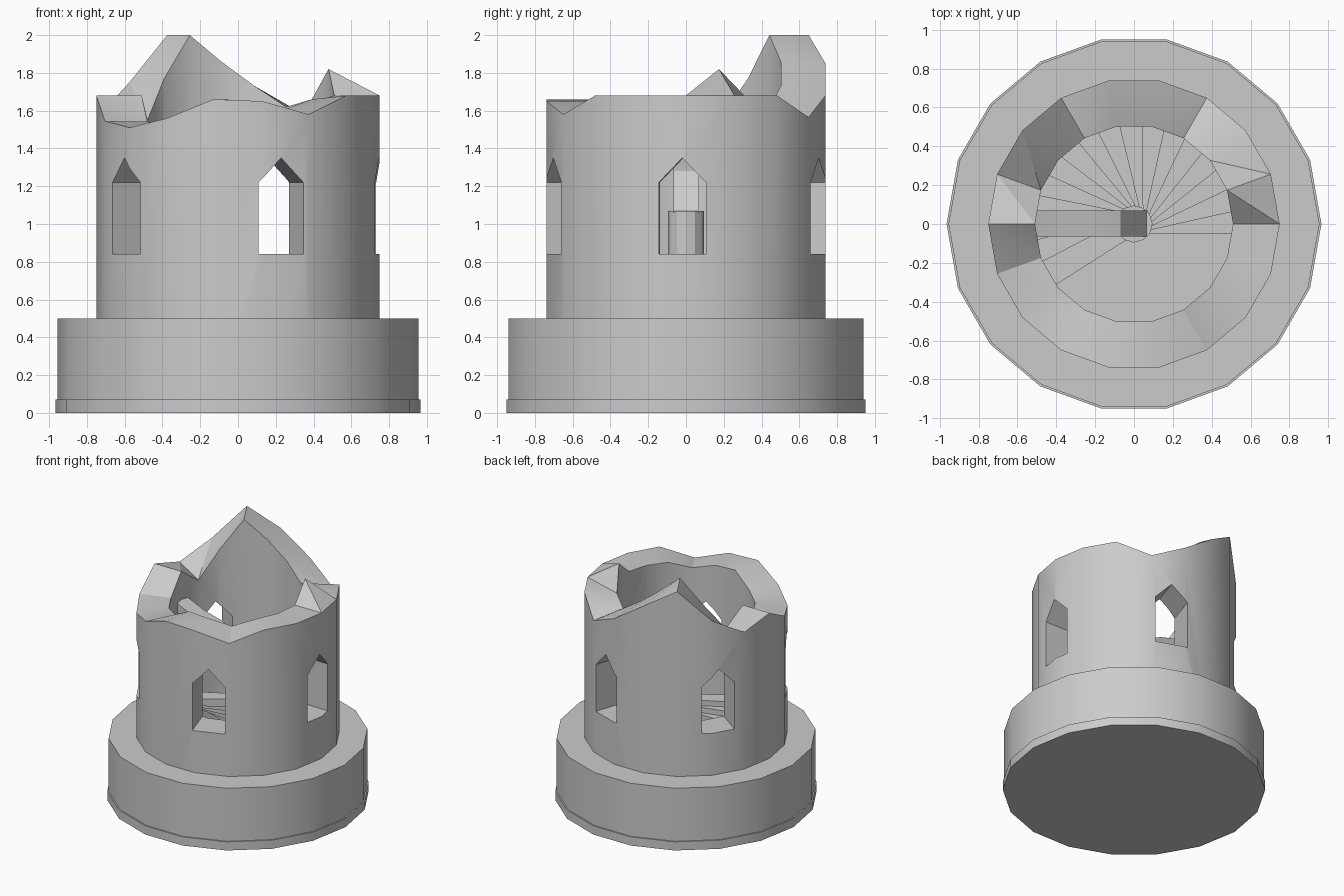
import bpy, bmesh
from math import cos, sin, radians
from mathutils import Matrix

if "Cube" in bpy.data.objects:
    bpy.data.objects.remove(bpy.data.objects["Cube"])

N = 18


def finish(name, bm, smooth=True):
    bmesh.ops.recalc_face_normals(bm, faces=bm.faces)
    me = bpy.data.meshes.new(name)
    bm.to_mesh(me)
    bm.free()
    ob = bpy.data.objects.new(name, me)
    bpy.context.collection.objects.link(ob)
    if smooth:
        shade(ob)
    return ob


def shade(ob):
    bpy.ops.object.select_all(action='DESELECT')
    ob.select_set(True)
    bpy.context.view_layer.objects.active = ob
    bpy.ops.object.shade_smooth_by_angle(angle=radians(25))


def ring(bm, r, heights):
    n = len(heights)
    return [bm.verts.new((r * cos(radians(360 / n * i)), r * sin(radians(360 / n * i)), z))
            for i, z in enumerate(heights)]


def bridge(bm, a, b, tri=False):
    n = len(a)
    for i in range(n):
        j = (i + 1) % n
        if tri:
            bm.faces.new((a[i], a[j], b[j]))
            bm.faces.new((a[i], b[j], b[i]))
        else:
            bm.faces.new((a[i], a[j], b[j], b[i]))


def tube(name, r_out, r_in, z0, top_out, top_in):
    bm = bmesh.new()
    n = len(top_out)
    ob, ot = ring(bm, r_out, [z0] * n), ring(bm, r_out, top_out)
    ib, it = ring(bm, r_in, [z0] * n), ring(bm, r_in, top_in)
    bridge(bm, ob, ot)
    bridge(bm, ot, it, True)
    bridge(bm, it, ib)
    bridge(bm, ib, ob)
    return finish(name, bm)


def disc(name, r, z0, z1, n):
    bm = bmesh.new()
    a, b = ring(bm, r, [z0] * n), ring(bm, r, [z1] * n)
    bridge(bm, a, b)
    bm.faces.new(a)
    bm.faces.new(b)
    return finish(name, bm)


def prism(bm, pts, axis, lo, hi, mat=Matrix()):
    # extrude a 2D outline along the x, y or z axis
    def place(p, h):
        co = list(p)
        co.insert(axis, h)
        return bm.verts.new(mat @ Matrix.Translation(co).translation)
    a = [place(p, lo) for p in pts]
    b = [place(p, hi) for p in pts]
    bridge(bm, a, b)
    bm.faces.new(a)
    bm.faces.new(b)


# floor plate and foundation
disc("floor_plate", 0.965, 0, 0.07, N)
tube("foundation", 0.955, 0.6, 0.06, [0.5] * N, [0.5] * N)

# broken tower wall: rim heights every 20 degrees from +x
outer = [1.68, 1.68, 1.68, 1.565, 1.68, 1.85, 2.0, 1.75, 1.61,
         1.68, 1.545, 1.51, 1.56, 1.66, 1.65, 1.58, 1.68, 1.68]
inner = [1.68, 1.82, 1.66, 1.62, 1.73, 1.86, 2.0, 1.77, 1.55,
         1.68, 1.54, 1.54, 1.57, 1.66, 1.65, 1.61, 1.66, 1.67]
wall = tube("tower_wall", 0.75, 0.51, 0.05, outer, inner)

# five pointed windows
bm = bmesh.new()
gable = [(-0.125, 0.84), (0.125, 0.84), (0.125, 1.22), (0, 1.35), (-0.125, 1.22)]
for k in range(5):
    a = -1.5 if k == 0 else 72 * k
    prism(bm, gable, 0, 0.35, 0.9, Matrix.Rotation(radians(a), 4, 'Z'))
cutter = finish("window_cutter", bm, False)
cutter.hide_render = True
mod = wall.modifiers.new("windows", 'BOOLEAN')
mod.operation = 'DIFFERENCE'
mod.solver = 'EXACT'
mod.object = cutter
bpy.context.view_layer.objects.active = wall
bpy.ops.object.modifier_apply(modifier=mod.name)
bpy.data.objects.remove(cutter)
shade(wall)

# central post and spiral steps
disc("stair_post", 0.095, 0.05, 1.07, 12)
bm = bmesh.new()
steps = 17
for i in range(steps):
    t = i / (steps - 1)
    top = 0.11 + 0.69 * t
    prism(bm, [(0.03, -0.05), (0.51, -0.07), (0.51, 0.07), (0.03, 0.05)], 2,
          top - 0.06, top, Matrix.Rotation(radians(2 + 208 * t), 4, 'Z'))
finish("spiral_steps", bm, False)

# curved brace from the post up to the wall
bm = bmesh.new()
prism(bm, [(0.07, 1.06), (-0.07, 1.28), (-0.2, 1.34), (-0.35, 1.38), (-0.53, 1.46),
           (-0.53, 1.3), (-0.35, 1.24), (-0.2, 1.19), (-0.07, 1.06)], 1, -0.065, 0.07)
finish("arch_brace", bm)
